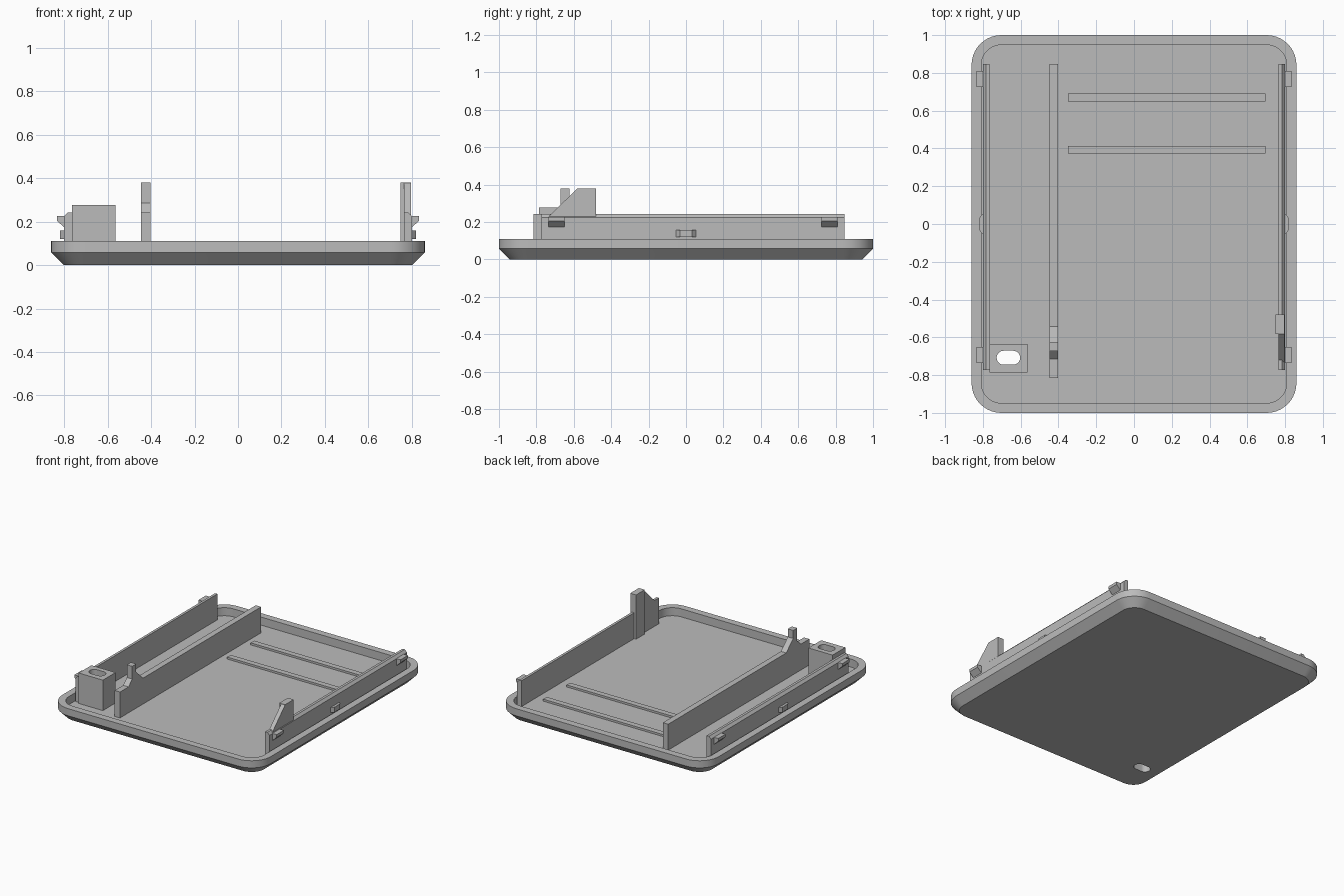
import bpy, bmesh
from math import cos, sin, pi, radians

cube = bpy.data.objects.get("Cube")
if cube:
    bpy.data.objects.remove(cube, do_unlink=True)

GREY = (0.5, 0.5, 0.5, 1)
mat = bpy.data.materials.new("plain_grey")
mat.use_nodes = True
mat.diffuse_color = GREY
mat.node_tree.nodes["Principled BSDF"].inputs["Base Color"].default_value = GREY

FLOOR, RIM = 0.05, 0.11
SINK = FLOOR - 0.01      # parts are rooted slightly inside the floor
WALL_TOP = 0.243


def finish(name, bm):
    bmesh.ops.recalc_face_normals(bm, faces=bm.faces)
    mesh = bpy.data.meshes.new(name)
    bm.to_mesh(mesh)
    bm.free()
    mesh.materials.append(mat)
    obj = bpy.data.objects.new(name, mesh)
    bpy.context.collection.objects.link(obj)
    return obj


def loft(name, loops):
    """Skin a stack of equal-length closed loops and cap both ends."""
    bm = bmesh.new()
    rings = [[bm.verts.new(p) for p in loop] for loop in loops]
    n = len(rings[0])
    for a, b in zip(rings, rings[1:]):
        for i in range(n):
            j = (i + 1) % n
            bm.faces.new((a[i], a[j], b[j], b[i]))
    bm.faces.new(rings[0])
    bm.faces.new(rings[-1])
    return finish(name, bm)


def prism(name, profile, axis, lo, hi):
    """Extrude a 2D profile along x, y or z."""
    place = {"x": lambda t, p: (t, p[0], p[1]),
             "y": lambda t, p: (p[0], t, p[1]),
             "z": lambda t, p: (p[0], p[1], t)}[axis]
    return loft(name, [[place(t, p) for p in profile] for t in (lo, hi)])


def rect(x0, x1, y0, y1):
    return [(x0, y0), (x1, y0), (x1, y1), (x0, y1)]


def rounded(hx, hy, r, cx=0, cy=0, seg=10):
    """Rounded rectangle outline."""
    pts = []
    for k, (sx, sy) in enumerate([(1, 1), (-1, 1), (-1, -1), (1, -1)]):
        for i in range(seg + 1):
            a = (k + i / seg) * pi / 2
            pts.append((cx + sx * (hx - r) + r * cos(a), cy + sy * (hy - r) + r * sin(a)))
    return pts


def cut(obj, cutter):
    mod = obj.modifiers.new("slot", "BOOLEAN")
    mod.operation = "DIFFERENCE"
    mod.solver = "EXACT"
    mod.object = cutter
    bpy.context.view_layer.objects.active = obj
    bpy.ops.object.modifier_apply(modifier=mod.name)


# Tray: chamfered underside, upright rim, recessed floor
def tray_loop(inset, z):
    return [(x, y, z) for x, y in rounded(0.86 - inset, 1 - inset, 0.158 - inset)]


tray = loft("tray", [tray_loop(0.057, 0), tray_loop(0, 0.057), tray_loop(0, RIM),
                     tray_loop(0.052, RIM), tray_loop(0.052, FLOOR)])

# Socket block with a slot through it and the tray
block = prism("socket_block", rect(-0.765, -0.565, -0.785, -0.635), "z", SINK, 0.277)
slot = prism("slot_cutter", rounded(0.062, 0.037, 0.0365, -0.665, -0.708), "z", -0.1, 0.4)
slot.hide_render = True
for part in (tray, block):
    cut(part, slot)
bpy.data.objects.remove(slot, do_unlink=True)

# Side walls with chamfered outer top edge, snap clips and centre bumps
for side, s in (("left", 1), ("right", -1)):
    wall = [(0.764, SINK), (0.8, SINK), (0.8, 0.225), (0.783, WALL_TOP), (0.764, WALL_TOP)]
    prism(side + "_wall", [(s * x, z) for x, z in wall], "y", -0.772, 0.848)
    clip = [(0.79, 0.17), (0.797, 0.17), (0.834, 0.205), (0.834, 0.226), (0.79, 0.226)]
    for end, y in (("front", -0.693), ("back", 0.768)):
        prism(f"{side}_{end}_clip", [(s * x, z) for x, z in clip], "y", y - 0.043, y + 0.043)
    bump = [(0.79, -0.053), (0.8, -0.053), (0.819, -0.033), (0.819, 0.033), (0.8, 0.053), (0.79, 0.053)]
    prism(side + "_bump", [(s * x, y) for x, y in bump], "z", 0.12, 0.158)

# Tall stop on the left wall with a sloped brace in front of it
prism("stop_post", rect(0.748, 0.796, -0.582, -0.48), "z", SINK, 0.38)
prism("stop_brace", [(-0.74, 0.22), (-0.58, 0.22), (-0.58, 0.38), (-0.74, 0.224)], "x", 0.764, 0.796)

# Inner rail with a raised finger near the front
rail = [(-0.815, SINK), (0.848, SINK), (0.848, WALL_TOP), (-0.543, WALL_TOP), (-0.624, 0.32),
        (-0.624, 0.38), (-0.672, 0.38), (-0.672, 0.285), (-0.714, WALL_TOP), (-0.815, WALL_TOP)]
prism("inner_rail", rail, "x", -0.447, -0.403)

# Low floor ribs
for name, y in (("front_rib", 0.393), ("back_rib", 0.67)):
    prism(name, rect(-0.35, 0.695, y - 0.021, y + 0.021), "z", SINK, FLOOR + 0.015)

# Smooth the rounded corners, keep real edges sharp
bpy.ops.object.select_all(action="DESELECT")
for obj in (tray, block):
    obj.select_set(True)
bpy.context.view_layer.objects.active = tray
bpy.ops.object.shade_smooth_by_angle(angle=radians(30))
